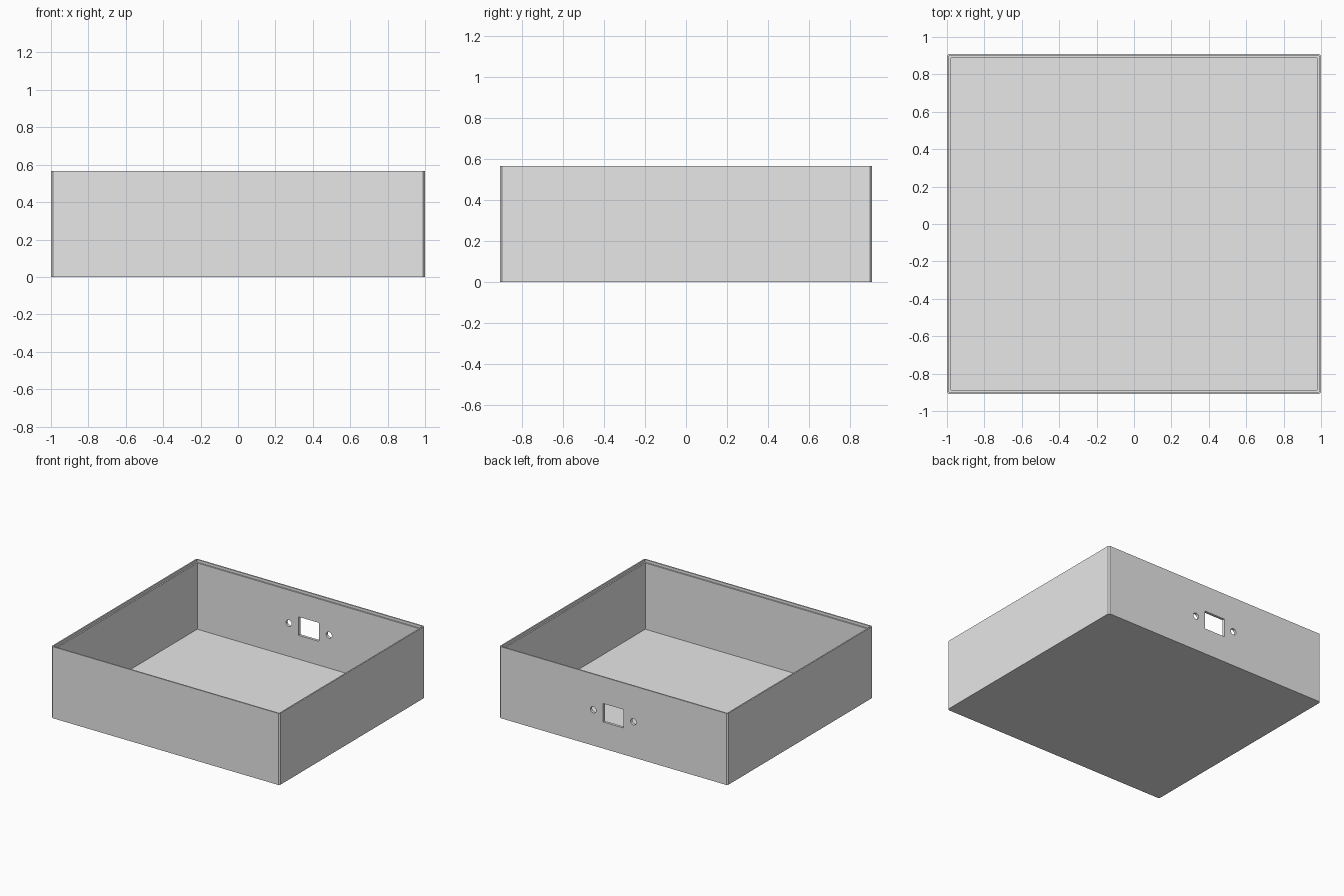
import bpy
import bmesh
from math import radians
from mathutils import Matrix, Vector

if "Cube" in bpy.data.objects:
    bpy.data.objects.remove(bpy.data.objects["Cube"], do_unlink=True)

# Overall sizes
HALF_X, HALF_Y, HEIGHT = 1.0, 0.909, 0.567
WALL, LIP, LIP_DEPTH = 0.021, 0.0105, 0.021
PORT_Z = HEIGHT / 2

grey = bpy.data.materials.new("plain_grey")
grey.use_nodes = True
grey.diffuse_color = (0.8, 0.8, 0.8, 1)
grey.node_tree.nodes["Principled BSDF"].inputs["Base Color"].default_value = (0.8, 0.8, 0.8, 1)


def make_object(name, bm):
    mesh = bpy.data.meshes.new(name)
    bm.to_mesh(mesh)
    bm.free()
    mesh.materials.append(grey)
    obj = bpy.data.objects.new(name, mesh)
    bpy.context.collection.objects.link(obj)
    return obj


def box(name, half_x, half_y, z0, z1, y=0.0, chamfer=0.0):
    """Box between two heights, with optional chamfered upright edges."""
    bm = bmesh.new()
    matrix = Matrix.Translation((0, y, (z0 + z1) / 2)) @ Matrix.Diagonal(
        (2 * half_x, 2 * half_y, z1 - z0, 1))
    bmesh.ops.create_cube(bm, size=1, matrix=matrix)
    if chamfer:
        upright = [e for e in bm.edges
                   if abs(e.verts[0].co.z - e.verts[1].co.z) > 0.1]
        bmesh.ops.bevel(bm, geom=upright, offset=chamfer, segments=1, affect='EDGES')
    return make_object(name, bm)


def round_cutter(name, x, radius):
    """Cylinder along y through the back wall."""
    bm = bmesh.new()
    matrix = Matrix.Translation(Vector((x, HALF_Y, PORT_Z))) @ Matrix.Rotation(radians(90), 4, 'X')
    bmesh.ops.create_cone(bm, cap_ends=True, segments=32, radius1=radius,
                          radius2=radius, depth=0.2, matrix=matrix)
    return make_object(name, bm)


# Solid body with chamfered corners
tray = box("open_box", HALF_X, HALF_Y, 0, HEIGHT, chamfer=LIP)

cutters = [
    # Cavity and the stepped recess around the rim
    box("cavity_cutter", HALF_X - WALL, HALF_Y - WALL, WALL, HEIGHT + 0.1),
    box("rim_cutter", HALF_X - LIP, HALF_Y - LIP, HEIGHT - LIP_DEPTH, HEIGHT + 0.2),
    # Rectangular port in the back wall
    box("port_cutter", 0.09, 0.1, PORT_Z - 0.073, PORT_Z + 0.073, y=HALF_Y),
]
# Screw holes on both sides of the port
for side in (-1, 1):
    cutters.append(round_cutter("screw_hole_cutter", side * 0.176, 0.025))

bpy.context.view_layer.objects.active = tray
for cutter in cutters:
    cutter.hide_render = True
    cut = tray.modifiers.new("cut", 'BOOLEAN')
    cut.operation = 'DIFFERENCE'
    cut.solver = 'EXACT'
    cut.object = cutter
    bpy.ops.object.modifier_apply(modifier=cut.name)
    bpy.data.objects.remove(cutter, do_unlink=True)

# Smooth hole walls, crisp edges elsewhere
bpy.ops.object.select_all(action='DESELECT')
tray.select_set(True)
bpy.ops.object.shade_smooth_by_angle(angle=radians(30))
